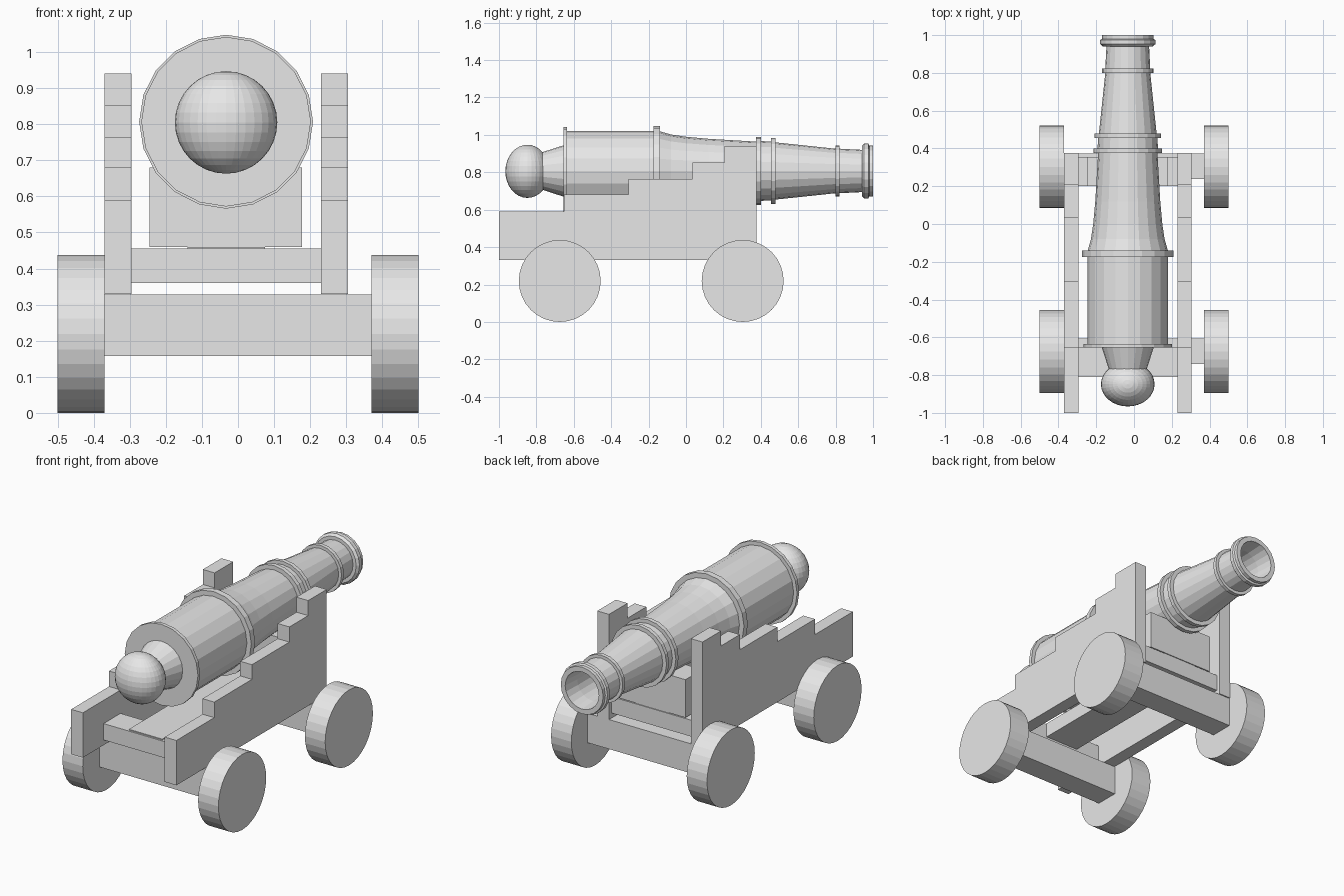
import bpy, bmesh, math
from mathutils import Matrix, Vector

default = bpy.data.objects.get("Cube")
if default:
    bpy.data.objects.remove(default, do_unlink=True)

grey = bpy.data.materials.new("plain grey")
grey.use_nodes = True
grey.diffuse_color = (0.8, 0.8, 0.8, 1)
grey.node_tree.nodes["Principled BSDF"].inputs["Base Color"].default_value = (0.8, 0.8, 0.8, 1)

AXIS_X, AXIS_Z = -0.033, 0.807   # line of the barrel


def finish(name, bm):
    bmesh.ops.recalc_face_normals(bm, faces=bm.faces)
    mesh = bpy.data.meshes.new(name)
    bm.to_mesh(mesh)
    bm.free()
    mesh.materials.append(grey)
    obj = bpy.data.objects.new(name, mesh)
    bpy.context.scene.collection.objects.link(obj)
    return obj


def box(name, x, y, z):
    bm = bmesh.new()
    bmesh.ops.create_cube(bm, size=1)
    for v in bm.verts:
        v.co = [lo + (c + 0.5) * (hi - lo) for c, (lo, hi) in zip(v.co, (x, y, z))]
    return finish(name, bm)


def lathe(name, profile, sides):
    """Revolve (y, radius) points around the barrel line."""
    bm = bmesh.new()
    rings = []
    for y, r in profile:
        ring = []
        for i in range(sides):
            a = math.tau * i / sides
            ring.append(bm.verts.new((AXIS_X + r * math.sin(a), y, AXIS_Z + r * math.cos(a))))
        rings.append(ring)
    for a, b in zip(rings, rings[1:]):
        for i in range(sides):
            j = (i + 1) % sides
            bm.faces.new((a[i], a[j], b[j], b[i]))
    bm.faces.new(rings[0])
    bm.faces.new(rings[-1])
    return finish(name, bm)


# Barrel with raised bands, flared muzzle and hollow bore
lathe("barrel", [
    (-0.77, 0.10), (-0.655, 0.137), (-0.655, 0.235), (-0.635, 0.235),
    (-0.635, 0.213), (-0.175, 0.213), (-0.175, 0.241), (-0.14, 0.241),
    (-0.14, 0.212), (-0.08, 0.195), (0.0, 0.183), (0.12, 0.172),
    (0.375, 0.157), (0.375, 0.182), (0.40, 0.182), (0.40, 0.16),
    (0.455, 0.157), (0.455, 0.177), (0.478, 0.177), (0.478, 0.153),
    (0.80, 0.119), (0.80, 0.137), (0.822, 0.137), (0.822, 0.119),
    (0.94, 0.113), (0.94, 0.133), (0.952, 0.146), (0.975, 0.146),
    (0.98, 0.136), (1.0, 0.136), (1.0, 0.108), (0.9, 0.1), (0.45, 0.1)], 20)

# Rounded knob behind the breech
bm = bmesh.new()
bmesh.ops.create_uvsphere(bm, u_segments=32, v_segments=16, radius=0.142)
bmesh.ops.scale(bm, vec=Vector((1, 0.83, 1)), verts=bm.verts)
bmesh.ops.translate(bm, vec=Vector((AXIS_X, -0.848, AXIS_Z - 0.002)), verts=bm.verts)
finish("breech_knob", bm)

# Stepped carriage cheeks
steps = [(-1.0, 0.59), (-0.653, 0.68), (-0.308, 0.765), (0.035, 0.853), (0.207, 0.94)]
front_end, base = 0.377, 0.33
for name, x0, x1 in (("right_cheek", -0.37, -0.295), ("left_cheek", 0.23, 0.305)):
    outline = [(-1.0, base)]
    ends = [y for y, z in steps[1:]] + [front_end]
    for (y, z), end in zip(steps, ends):
        outline += [(y, z), (end, z)]
    outline.append((front_end, base))
    bm = bmesh.new()
    face = bm.faces.new([bm.verts.new((x0, y, z)) for y, z in outline])
    ext = bmesh.ops.extrude_face_region(bm, geom=[face])
    moved = [g for g in ext["geom"] if isinstance(g, bmesh.types.BMVert)]
    bmesh.ops.translate(bm, vec=Vector((x1 - x0, 0, 0)), verts=moved)
    finish(name, bm)

# Cross beams, centre plank and barrel support
inner = (-0.295, 0.23)
box("rear_cross_beam", inner, (-0.81, -0.655), (0.36, 0.455))
box("muzzle_cross_beam", inner, (0.2, 0.355), (0.36, 0.455))
box("centre_plank", (-0.14, 0.075), (-0.80, 0.35), (0.375, 0.46))
box("barrel_support", (-0.245, 0.178), (0.2, 0.355), (0.46, 0.68))

# Axles and wheels
for label, y in (("rear", -0.675), ("muzzle", 0.303)):
    box(label + "_axle", (-0.372, 0.372), (y - 0.066, y + 0.07), (0.157, 0.328))
    for side, x in (("right", -0.435), ("left", 0.435)):
        bm = bmesh.new()
        bmesh.ops.create_cone(bm, cap_ends=True, segments=32, radius1=0.219, radius2=0.219, depth=0.13,
                              matrix=Matrix.Translation((x, y, 0.219)) @ Matrix.Rotation(math.pi / 2, 4, 'Y'))
        finish(f"{label}_{side}_wheel", bm)
